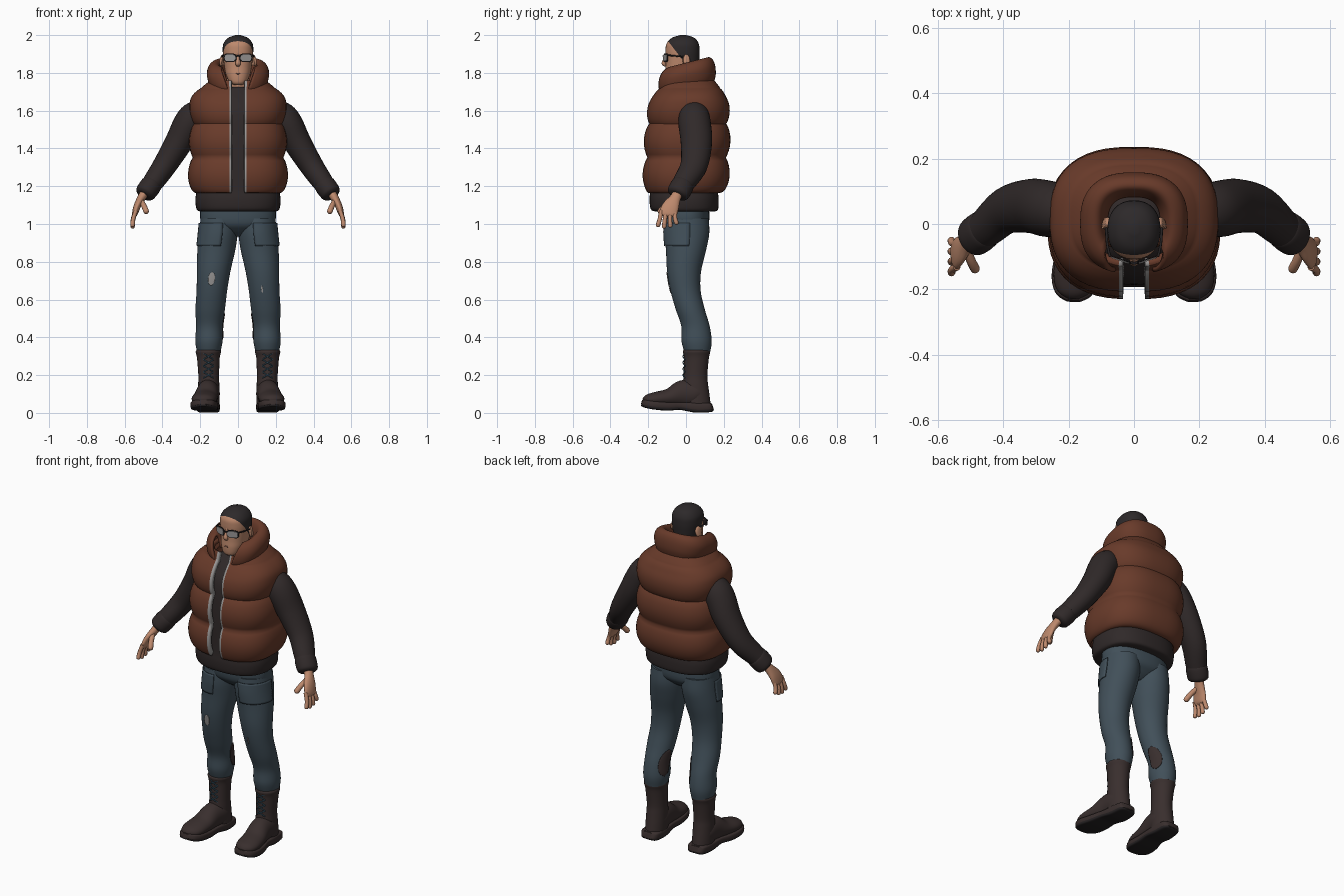
import bpy, bmesh
from math import sin, cos, pi, asin, sqrt, copysign, radians
from mathutils import Vector

if "Cube" in bpy.data.objects:
    bpy.data.objects.remove(bpy.data.objects["Cube"], do_unlink=True)


def material(name, *rgb):
    m = bpy.data.materials.new(name)
    m.use_nodes = True
    m.diffuse_color = (*rgb, 1)
    m.node_tree.nodes["Principled BSDF"].inputs["Base Color"].default_value = (*rgb, 1)
    return m


skin = material("skin", .51, .25, .152)
lip = material("lip", .3, .13, .09)
hair = material("hair", .026, .022, .023)
brown = material("vest brown", .14, .043, .023)
knit = material("dark knit", .029, .022, .022)
denim = material("denim", .053, .079, .1)
leather = material("boot leather", .041, .028, .027)
rubber = material("black rubber", .018, .015, .016)
pale = material("pale grey", .32, .31, .305)
lace = material("lace blue", .035, .085, .125)

X, Y, Z = Vector((1, 0, 0)), Vector((0, 1, 0)), Vector((0, 0, 1))


def smooth(rows, k=5):
    """Catmull-Rom interpolation of rows of numbers."""
    out = []
    for i in range(len(rows) - 1):
        quad = [rows[max(i - 1, 0)], rows[i], rows[i + 1], rows[min(i + 2, len(rows) - 1)]]
        for s in range(k):
            t = s / k
            out.append(tuple(b + t * (c - a + t * (2 * a - 5 * b + 4 * c - d
                             + t * (3 * b - a - 3 * c + d))) / 2 for a, b, c, d in zip(*quad)))
    return out + [tuple(rows[-1])]


def ring(row, u, v, e, angles):
    c, ru, rv = Vector(row[:3]), max(row[3], .001), max(row[4], .001)
    power = lambda w: copysign(abs(w) ** (2 / e), w)
    return [c + u * ru * power(sin(a)) - v * rv * power(cos(a)) for a in angles]


def circle(n):
    return [2 * pi * i / n for i in range(n)]


def build(name, rings, mats, closed=True, mirror=False, thick=0, split=None):
    """Bridge rings into a surface; open strips get trim on their end columns."""
    bm = bmesh.new()
    grid = [[bm.verts.new(p) for p in r] for r in rings]
    n = len(grid[0])
    columns = n if closed else n - 1
    for low, high in zip(grid, grid[1:]):
        for j in range(columns):
            f = bm.faces.new((low[j], low[(j + 1) % n], high[(j + 1) % n], high[j]))
            if not closed and len(mats) > 1 and j in (0, columns - 1):
                f.material_index = 1
    if closed:
        bm.faces.new(grid[0])
        bm.faces.new(grid[-1])
    if split:
        point, normal = split
        bmesh.ops.bisect_plane(bm, geom=bm.verts[:] + bm.edges[:] + bm.faces[:],
                               plane_co=point, plane_no=normal)
        for f in bm.faces:
            f.material_index = int((f.calc_center_median() - point).dot(normal) > 0)
    bmesh.ops.recalc_face_normals(bm, faces=bm.faces)
    mesh = bpy.data.meshes.new(name)
    bm.to_mesh(mesh)
    bm.free()
    for m in mats:
        mesh.materials.append(m)
    ob = bpy.data.objects.new(name, mesh)
    bpy.context.collection.objects.link(ob)
    bpy.ops.object.select_all(action='DESELECT')
    ob.select_set(True)
    bpy.context.view_layer.objects.active = ob
    bpy.ops.object.shade_smooth_by_angle(angle=radians(50))
    if thick:
        solid = ob.modifiers.new("thickness", 'SOLIDIFY')
        solid.thickness, solid.offset = thick, 0
    if mirror:
        ob.modifiers.new("mirror", 'MIRROR')


def loft(name, rows, *mats, e=2, n=40, **kw):
    """Stack of level rounded sections: x, y, z, half width, half depth."""
    build(name, [ring(r, X, Y, e, circle(n)) for r in smooth(rows)], mats, **kw)


def open_loft(name, rows, gap, *mats, e=2.6, tilt=0, n=48, thick=.025):
    """Level sections left open at the front by a gap that depends on height."""
    rings = []
    for r in rows:
        a, b = (asin(min(1, (g / r[3])) ** (e / 2)) for g in (gap(r[2]), gap(r[2]) + .012))
        angles = [a] + [b + (2 * pi - 2 * b) * i / n for i in range(n + 1)] + [2 * pi - a]
        rings.append([p + Z * tilt * p.y for p in ring(r, X, Y, e, angles)])
    build(name, rings, mats, closed=False, thick=thick)


def tube(name, rows, mat, axis=Y, e=2, n=20, k=5, mirror=True):
    """Sections square to a path; the first radius lies along the axis."""
    rows = smooth(rows, k)
    rings = []
    for i, r in enumerate(rows):
        t = (Vector(rows[min(i + 1, len(rows) - 1)][:3]) - Vector(rows[max(i - 1, 0)][:3])).normalized()
        u = (axis - t * axis.dot(t)).normalized()
        rings.append(ring(r, u, t.cross(u), e, circle(n)))
    build(name, rings, [mat], mirror=mirror)


def rod(name, points, radius, mat, mirror=True):
    """Thin round rod with a soft tip."""
    rows = [(*p, radius, radius) for p in points]
    tip = Vector(points[-1]) + (Vector(points[-1]) - Vector(points[-2])).normalized() * radius * .7
    tube(name, rows + [(*tip, radius * .3, radius * .3)], mat, axis=Vector((.3, .9, .2)), n=10, mirror=mirror)


def patch(name, rows, mat, z, h, angle, width, side=1, square=False, mirror=False, lift=.003):
    """Thin plate lying on the surface of a lofted limb."""
    rows, rings = smooth(rows, 12), []
    for i in range(13):
        s = i / 6 - 1
        height = z + h * s
        j = next(q for q in range(len(rows) - 1) if rows[q + 1][2] <= height)
        t = (height - rows[j][2]) / (rows[j + 1][2] - rows[j][2])
        r = [a + (b - a) * t for a, b in zip(rows[j], rows[j + 1])]
        r[3:] = r[3] + lift, r[4] + lift
        w = width * (1 if square else sqrt(max(0, 1 - s * s)) + .02)
        points = ring(r, X, Y, 2, [angle + w * (c / 6 - 1) for c in range(13)])
        rings.append([Vector((p.x * side, p.y, p.z)) for p in points])
    build(name, rings, [mat], closed=False, mirror=mirror, thick=lift)


# Head, hair, neck and ears
loft("head", [(0, -.072, 1.735, .018, .02), (0, -.062, 1.75, .044, .045), (0, -.037, 1.79, .064, .074),
              (0, -.022, 1.83, .072, .086), (0, -.018, 1.88, .078, .089), (0, -.018, 1.92, .081, .09),
              (0, -.018, 1.955, .077, .085), (0, -.015, 1.985, .053, .06), (0, -.015, 2, .014, .016)],
     skin, hair, e=2.25, split=(Vector((0, -.1, 1.975)), Vector((0, 1.3, 1)).normalized()))
loft("neck", [(0, .005, 1.66, .068, .068), (0, 0, 1.74, .06, .063), (0, -.01, 1.82, .057, .06)], skin)
tube("ears", [(.076, -.005, 1.865, .016, .028), (.087, .003, 1.867, .02, .032), (.092, .005, 1.868, .012, .024)], skin)
tube("nose", [(0, -.102, 1.9, .007, .006), (0, -.11, 1.875, .009, .009), (0, -.117, 1.852, .014, .012),
              (0, -.112, 1.841, .012, .008), (0, -.106, 1.836, .006, .003)], skin, axis=X, mirror=False)
tube("mouth", [(-.025, -.1, 1.796, .002, .001), (0, -.11, 1.796, .004, .004), (.025, -.1, 1.796, .002, .001)],
     lip, mirror=False)

# Glasses, each lens swept back at its outer edge
for part, y, grow, mat in (("frames", -.106, .005, rubber), ("lenses", -.11, 0, pale)):
    tube("glasses_" + part, [(.041, y, 1.88, .03 + grow, .018 + grow), (.042, y - .003, 1.88, .03 + grow, .018 + grow)],
         mat, axis=X, e=3.2, n=28, k=1)
rod("glasses_bridge", [(-.014, -.117, 1.888), (0, -.12, 1.89), (.014, -.117, 1.888)], .004, rubber, mirror=False)
rod("glasses_temples", [(.073, -.1, 1.894), (.082, -.06, 1.89), (.085, 0, 1.884)], .004, rubber)

# Sweater body and sleeves
loft("sweater_body", [(0, -.005, 1.066, .2, .155), (0, -.008, 1.078, .219, .178), (0, -.01, 1.13, .226, .183),
                      (0, -.01, 1.2, .217, .178), (0, -.005, 1.4, .21, .178), (0, 0, 1.58, .195, .165),
                      (0, .005, 1.66, .15, .13), (0, .003, 1.725, .066, .072)], knit, e=2.5)
tube("sleeves", [(.16, .04, 1.6, .07, .06), (.225, .042, 1.575, .08, .076), (.262, .046, 1.53, .086, .08),
                 (.315, .055, 1.43, .083, .073), (.388, .042, 1.31, .072, .063), (.45, -.01, 1.22, .06, .055),
                 (.49, -.04, 1.17, .05, .046)], knit, n=28)
tube("cuffs", [(.45, -.01, 1.22, .05, .045), (.46, -.018, 1.206, .061, .056), (.49, -.04, 1.165, .06, .054),
               (.499, -.047, 1.152, .045, .04)], knit, n=28)

# Quilted vest: three puffed bands with the zip along the front edges
vest = smooth([(0, -.012, 1.175, .218, .182), (0, -.002, 1.2, .228, .192), (0, .003, 1.35, .225, .193),
               (0, .009, 1.53, .22, .19), (0, .014, 1.62, .22, .179), (0, .017, 1.67, .216, .165),
               (0, .02, 1.71, .188, .152), (0, .01, 1.755, .132, .128)], 8)
puff = lambda z: .025 * abs(sin(pi * (z - 1.175) / .178)) ** .75 if z < 1.709 else 0
vest = [(x, y, z, rx + puff(z), ry + puff(z)) for x, y, z, rx, ry in vest]
open_loft("vest_body", vest, lambda z: .033, brown, pale)
collar = smooth([(0, .01, 1.715, .132, .13), (0, .004, 1.755, .15, .146), (0, .002, 1.8, .157, .145),
                 (0, .002, 1.833, .144, .133), (0, .004, 1.846, .118, .112), (0, .004, 1.825, .1, .097),
                 (0, .004, 1.77, .086, .085)], 6)
open_loft("vest_collar", collar, lambda z: .043 + max(0, z - 1.72) * .36, brown, tilt=.25, thick=.015)

# Hands
tube("palms", [(.485, -.035, 1.18, .027, .023), (.51, -.055, 1.14, .029, .022), (.533, -.08, 1.095, .044, .019),
               (.546, -.095, 1.055, .046, .015), (.55, -.098, 1.04, .03, .007)], skin)
for i, finger in enumerate(("index", "middle", "ring", "little")):
    y, reach = -.131 + .024 * i, (.06, .068, .063, .048)[i]
    rod(finger + "_fingers", [(.541, y, 1.07), (.555, y - .008 + .003 * i, 1.055 - reach / 2),
                              (.558, y - .018 + .009 * i, 1.052 - reach)], .0115, skin)
rod("thumbs", [(.515, -.07, 1.125), (.498, -.112, 1.095), (.485, -.138, 1.065)], .0145, skin)

# Jeans with an overlapping front panel, rips and patches
leg = [(.1, .005, 1.03, .098, .115), (.104, .005, .95, .102, .118), (.115, 0, .86, .1, .106),
       (.129, -.01, .75, .089, .09), (.138, -.003, .65, .081, .08), (.147, .022, .55, .078, .077),
       (.152, .05, .46, .07, .075), (.154, .056, .38, .072, .08), (.155, .06, .322, .062, .068)]
loft("jeans_legs", leg, denim, mirror=True)
loft("jeans_seat", [(0, .005, .935, .05, .045), (0, .005, .965, .13, .085), (0, .004, 1.01, .196, .118),
                    (0, 0, 1.12, .196, .12)], denim, e=2.3)
patch("front_panels", leg, denim, .945, .06, .75, .95, square=True, mirror=True, lift=.005)
patch("right_knee_rip", leg, pale, .71, .035, .08, .2, side=-1)
patch("left_knee_rip", leg, pale, .655, .02, -.12, .05)
patch("calf_patches", leg, leather, .46, .075, -1.95, .5, mirror=True)

# Boots
loft("boot_shafts", [(.155, .055, .035, .057, .077), (.155, .053, .09, .057, .072), (.155, .05, .15, .056, .067),
                     (.155, .05, .2, .055, .063), (.157, .055, .29, .06, .066), (.157, .056, .325, .067, .072),
                     (.157, .056, .338, .056, .06)], leather, mirror=True)
tube("boot_feet", [(.155, .09, .08, .045, .045), (.156, .05, .1, .06, .07),
                   (.162, -.02, .1, .06, .072), (.172, -.09, .081, .065, .048), (.18, -.16, .073, .066, .038),
                   (.184, -.205, .068, .051, .029), (.185, -.226, .063, .02, .013)], leather, axis=X, n=28)
sole = [(.155, .142, .034, .03, .016), (.155, .125, .031, .053, .022), (.157, .05, .031, .061, .025),
        (.163, -.03, .04, .06, .018), (.173, -.1, .038, .069, .02), (.181, -.17, .044, .071, .02),
        (.184, -.215, .052, .054, .018), (.185, -.235, .057, .022, .012)]
tube("boot_soles", sole, leather, axis=X, e=4.5, n=32)
tube("boot_treads", [(x, y, z - .012, rx * .98, rz * .7) for x, y, z, rx, rz in sole], rubber, axis=X, e=4.5, n=32)
for step in range(4):
    z = .185 + .033 * step
    for name, rise in (("rising", .03), ("falling", -.03)):
        rod(f"{name}_laces_{step}", [(.13, -.006, z - rise / 2 + .015), (.156, -.016, z + .015),
                                     (.182, -.006, z + rise / 2 + .015)], .003, lace)
